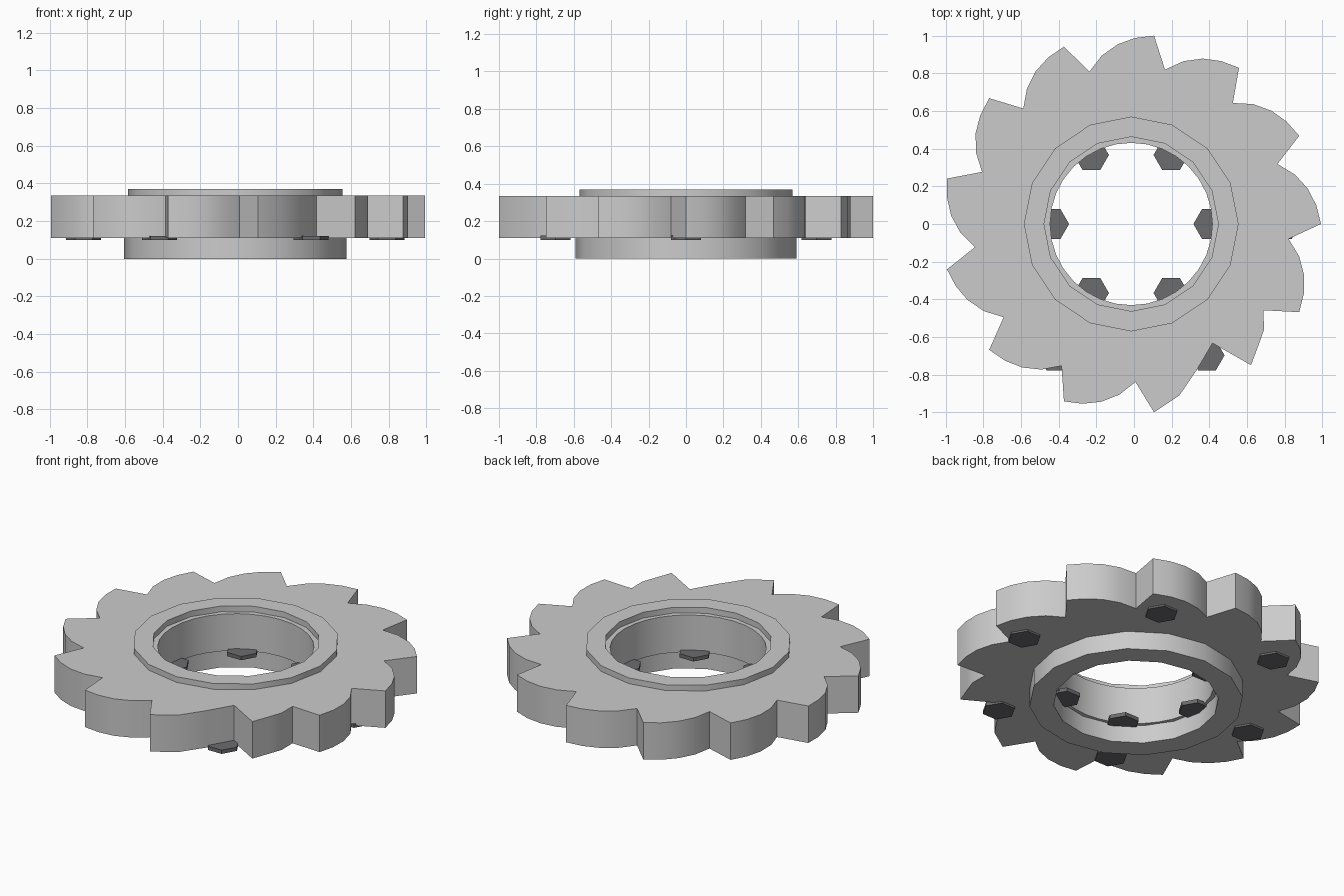
import bpy, bmesh
from math import cos, sin, radians, pi

if "Cube" in bpy.data.objects:
    bpy.data.objects.remove(bpy.data.objects["Cube"])

CX = -0.0147   # wheel axis position
TEETH = 13


def circle(r, n, cx=CX, cy=0.0):
    return [(cx + r * cos(2 * pi * i / n), cy + r * sin(2 * pi * i / n)) for i in range(n)]


def plate(name, loops, z0, z1, smooth=True, mat=None):
    """Flat profile (outer loop plus optional hole) extruded from z0 to z1."""
    bm = bmesh.new()
    edges = []
    for loop in loops:
        vs = [bm.verts.new((x, y, z0)) for x, y in loop]
        edges += [bm.edges.new((vs[i], vs[(i + 1) % len(vs)])) for i in range(len(vs))]
    bmesh.ops.triangle_fill(bm, edges=edges, use_beauty=True, use_dissolve=False)
    ext = bmesh.ops.extrude_face_region(bm, geom=bm.faces[:], use_keep_orig=True)
    top = [v for v in ext["geom"] if isinstance(v, bmesh.types.BMVert)]
    bmesh.ops.translate(bm, verts=top, vec=(0, 0, z1 - z0))
    bmesh.ops.recalc_face_normals(bm, faces=bm.faces[:])
    me = bpy.data.meshes.new(name)
    bm.to_mesh(me)
    bm.free()
    ob = bpy.data.objects.new(name, me)
    bpy.context.collection.objects.link(ob)
    if mat:
        me.materials.append(mat)
    if smooth:
        bpy.ops.object.select_all(action='DESELECT')
        ob.select_set(True)
        bpy.context.view_layer.objects.active = ob
        bpy.ops.object.shade_smooth_by_angle(angle=radians(30))
    return ob


# Toothed wheel outline: (angle offset, radius) from valley over the tip and down the curved back
tooth = [(-5.4, 0.839), (0, 1.0073), (5.7, 0.988), (11.2, 0.957), (16.8, 0.908)]
# One worn gap between two teeth
worn_before = [(-5.4, 0.839), (0, 1.0073), (8.8, 0.945), (17.1, 0.851)]
worn_after = [(-0.3, 0.766), (5.7, 0.983), (11.8, 0.933), (16.7, 0.902)]
outline = []
for k in range(TEETH):
    shape = {10: worn_before, 11: worn_after}.get(k, tooth)
    for da, r in shape:
        a = radians(360 / TEETH * k + da)
        outline.append((CX + r * cos(a), r * sin(a)))
plate("toothed_wheel", [outline, circle(0.431, 32)], 0.11, 0.335)

# Raised collar on top and hub ring below
plate("top_collar", [circle(0.57, 16), circle(0.463, 16)], 0.335, 0.37)
plate("bottom_hub_ring", [circle(0.59, 16), circle(0.456, 16)], 0.0, 0.11)

# Dark hexagonal bolt heads in two rings of six
dark = bpy.data.materials.new("dark_metal")
dark.diffuse_color = (0.15, 0.15, 0.16, 1)
dark.use_nodes = True
dark.node_tree.nodes["Principled BSDF"].inputs["Base Color"].default_value = dark.diffuse_color
for ring, r in (("inner", 0.423), ("outer", 0.805)):
    for i in range(6):
        a = i * pi / 3
        hexagon = circle(0.093, 6, CX + r * cos(a), r * sin(a))
        plate(f"{ring}_bolt_head_{i + 1}", [hexagon], 0.099, 0.122, False, dark)
